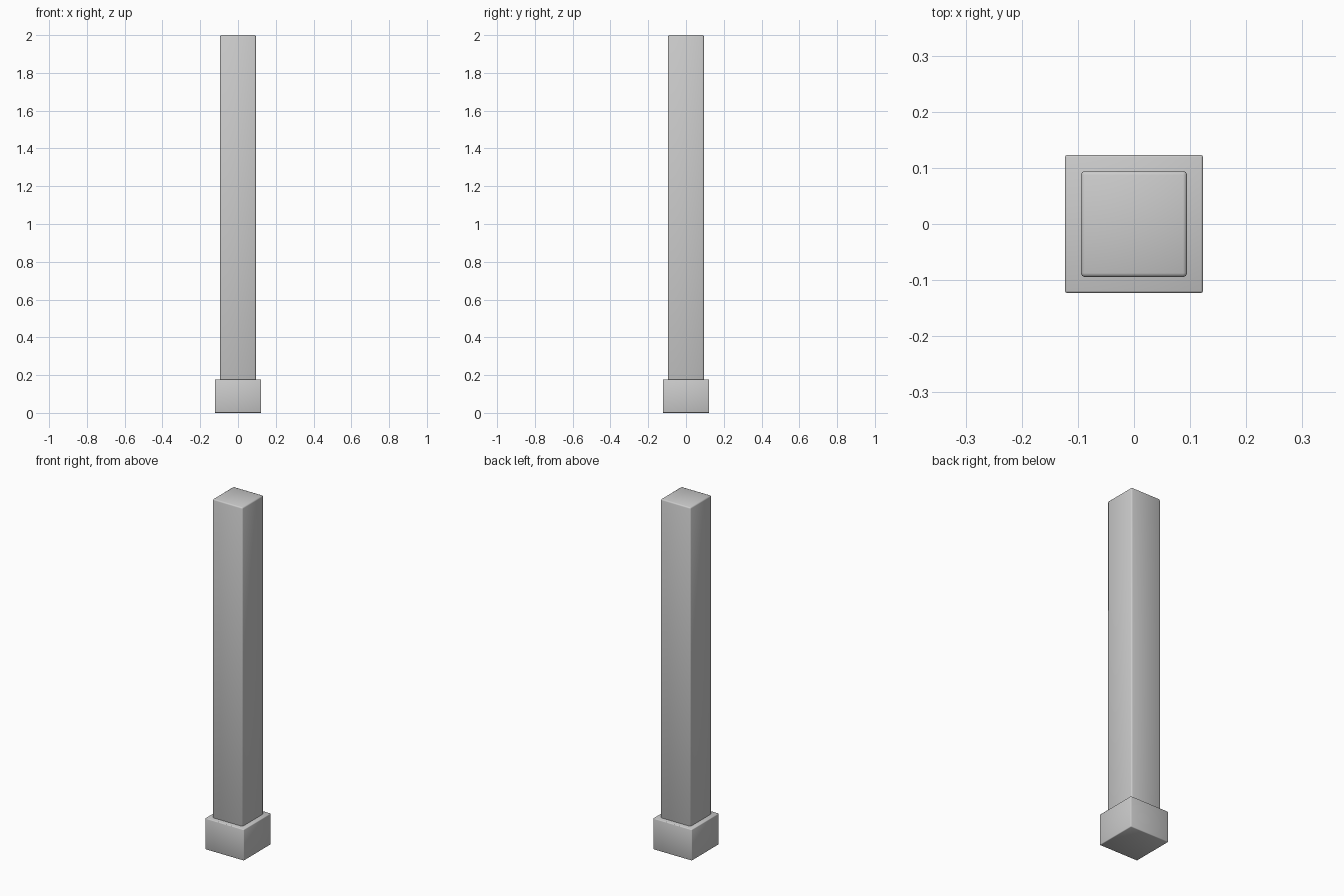
import bpy

if "Cube" in bpy.data.objects:
    bpy.data.objects.remove(bpy.data.objects["Cube"])


def rounded_block(name, half, z0, z1, bevel):
    """Square block with softened edges and smooth shading."""
    bpy.ops.mesh.primitive_cube_add(size=1, location=(0, 0, (z0 + z1) / 2))
    ob = bpy.context.object
    ob.name = name
    ob.scale = (2 * half, 2 * half, z1 - z0)
    bpy.ops.object.transform_apply(location=False, rotation=False, scale=True)
    mod = ob.modifiers.new("soft_edges", 'BEVEL')
    mod.width = bevel
    mod.segments = 2
    bpy.ops.object.shade_smooth()
    return ob


# wide plinth at the foot
rounded_block("post_base", 0.123, 0.0, 0.178, 0.004)

# tall square shaft, seated slightly into the plinth
rounded_block("post_shaft", 0.0945, 0.165, 2.0, 0.007)
